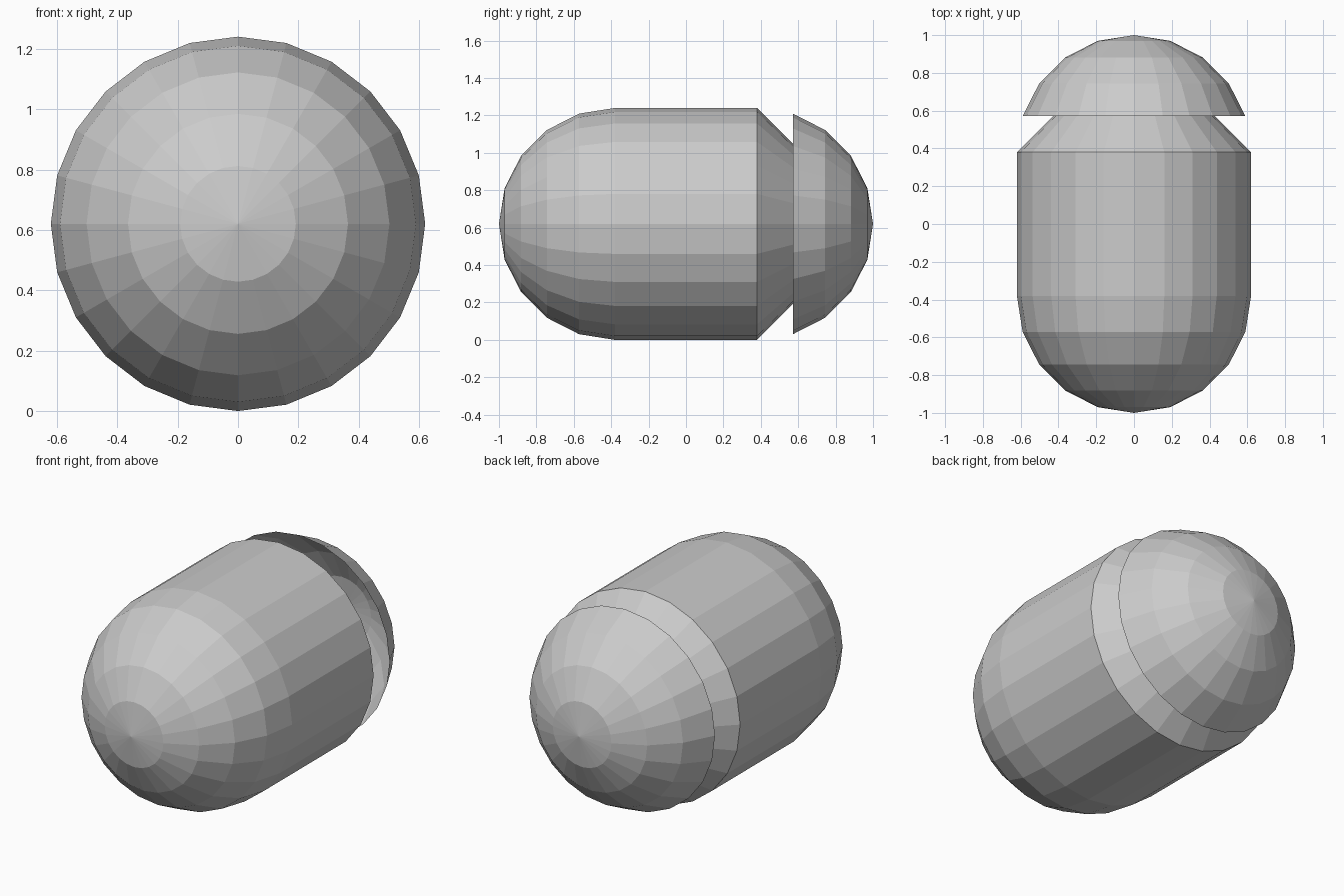
import bpy, bmesh, math

if "Cube" in bpy.data.objects:
    bpy.data.objects.remove(bpy.data.objects["Cube"])

R = 0.62        # radius of the body and its round ends
HALF = 0.38     # half length of the straight section
SIDES = 24
STEP = math.radians(18)


def lathe(name, profile):
    """Revolve (radius, y) points around the long axis, flat shaded."""
    bm = bmesh.new()
    rings = []
    for r, y in profile:
        if r < 1e-5:
            rings.append([bm.verts.new((0, y, R))] * SIDES)
        else:
            rings.append([bm.verts.new((r * math.sin(2 * math.pi * i / SIDES), y,
                                        R + r * math.cos(2 * math.pi * i / SIDES)))
                          for i in range(SIDES)])
    for a, b in zip(rings, rings[1:]):
        for i in range(SIDES):
            j = (i + 1) % SIDES
            corners = list(dict.fromkeys((a[i], a[j], b[j], b[i])))
            bm.faces.new(corners)
    # make every face point away from the axis
    bm.normal_update()
    for f in bm.faces:
        c = f.calc_center_median()
        if f.normal.x * c.x + f.normal.z * (c.z - R) < 0:
            f.normal_flip()
    mesh = bpy.data.meshes.new(name)
    bm.to_mesh(mesh)
    bm.free()
    obj = bpy.data.objects.new(name, mesh)
    bpy.context.collection.objects.link(obj)
    return obj


def arc(k):
    """Point k steps from the pole of a round end: radius, distance from middle."""
    return R * math.sin(k * STEP), HALF + R * math.cos(k * STEP)


# Body: round front, straight barrel, cone running back to the rear pole
front = [(r, -y) for r, y in map(arc, range(6))]
lathe("body", front + [(R, HALF), (0, HALF + R)])

# Rear cap: open hollow dome over the cone
lathe("rear_cap", [arc(k) for k in range(5)])
